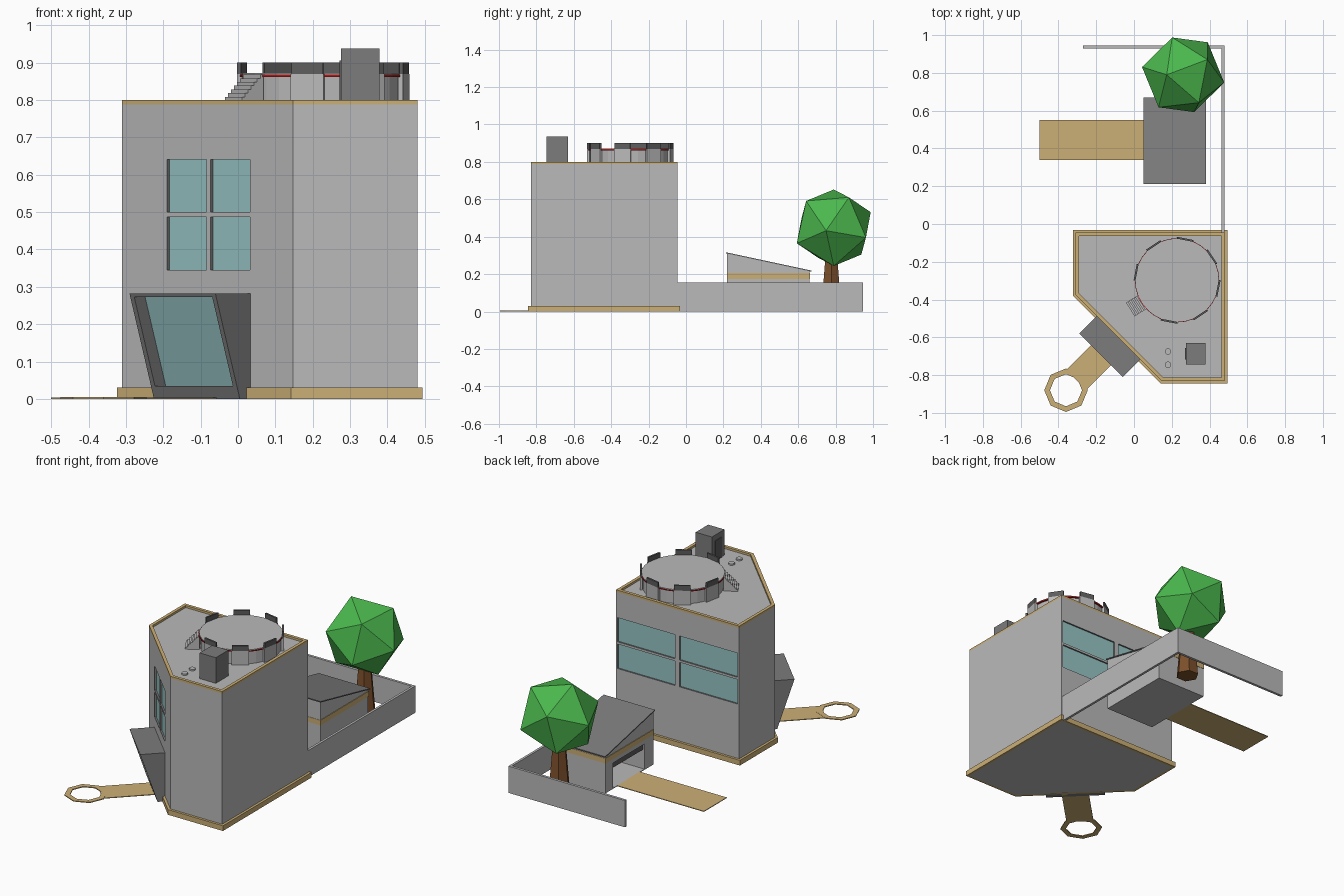
import bpy, bmesh, math
from mathutils import Matrix

if "Cube" in bpy.data.objects:
    bpy.data.objects.remove(bpy.data.objects["Cube"])

def material(name, r, g, b):
    m = bpy.data.materials.new(name)
    m.diffuse_color = (r, g, b, 1)
    m.use_nodes = True
    m.node_tree.nodes["Principled BSDF"].inputs["Base Color"].default_value = m.diffuse_color
    return m

GRAY = material("wall gray", 0.49, 0.49, 0.49)
DARK = material("dark gray", 0.20, 0.20, 0.20)
CHARCOAL = material("charcoal", 0.11, 0.11, 0.11)
TAN = material("tan", 0.60, 0.43, 0.18)
GLASS = material("teal glass", 0.31, 0.56, 0.56)
RED = material("red", 0.42, 0.01, 0.01)
GREEN = material("leaf green", 0.07, 0.48, 0.075)
BROWN = material("bark brown", 0.20, 0.08, 0.025)

S = math.sqrt(0.5)

# Placement rules: profile coordinates (a, b) and extrusion h -> world
def upright(a, b, h):
    return (a, b, h)

def along_x(a, b, h):            # profile in y, z
    return (h, a, b)

def diag(u, v, z):               # u along the corner wall, v outward from it
    return ((u - v) * S, (-u - v) * S, z)

def diag_side(v, z, u):          # profile in v, z swept along the corner wall
    return diag(u, v, z)

def finish(bm, name, *mats):
    bmesh.ops.recalc_face_normals(bm, faces=bm.faces)
    me = bpy.data.meshes.new(name)
    bm.to_mesh(me)
    bm.free()
    for m in mats:
        me.materials.append(m)
    ob = bpy.data.objects.new(name, me)
    bpy.context.collection.objects.link(ob)
    return ob

def prism(name, pts, lo, hi, mat, place=upright, top=None):
    bm = bmesh.new()
    a = [bm.verts.new(place(p[0], p[1], lo)) for p in pts]
    b = [bm.verts.new(place(p[0], p[1], hi)) for p in (top or pts)]
    bm.faces.new(a)
    bm.faces.new(b)
    n = len(pts)
    for i in range(n):
        j = (i + 1) % n
        bm.faces.new((a[i], a[j], b[j], b[i]))
    return finish(bm, name, mat)

def rect(a0, a1, b0, b1):
    return [(a0, b0), (a1, b0), (a1, b1), (a0, b1)]

def box(name, a0, a1, b0, b1, z0, z1, mat, place=upright):
    return prism(name, rect(a0, a1, b0, b1), z0, z1, mat, place)

def ring(name, outer, inner, lo, hi, mat):
    bm = bmesh.new()
    loops = [[bm.verts.new((x, y, z)) for x, y in pts]
             for pts, z in ((outer, lo), (outer, hi), (inner, hi), (inner, lo))]
    n = len(outer)
    for k in range(4):
        p, q = loops[k], loops[(k + 1) % 4]
        for i in range(n):
            j = (i + 1) % n
            bm.faces.new((p[i], p[j], q[j], q[i]))
    return finish(bm, name, mat)

def circle(cx, cy, r, n, start=0.0):
    return [(cx + r * math.cos(start + math.tau * i / n),
             cy + r * math.sin(start + math.tau * i / n)) for i in range(n)]

def cut(ob, cutter, slot=0):
    """Subtract the cutter, giving the cut faces the material of one slot."""
    cutter.data.materials.clear()
    for m in ob.data.materials:
        cutter.data.materials.append(m)
    for f in cutter.data.polygons:
        f.material_index = slot
    cutter.hide_render = True
    mod = ob.modifiers.new("cut", 'BOOLEAN')
    mod.operation = 'DIFFERENCE'
    mod.solver = 'EXACT'
    mod.object = cutter
    bpy.context.view_layer.objects.active = ob
    bpy.ops.object.modifier_apply(modifier=mod.name)
    bpy.data.objects.remove(cutter)

# ---- Main building: square plan with one cut corner
def footprint(d):                # d = inset
    return [(-0.31 + d, -0.045 - d), (0.48 - d, -0.045 - d), (0.48 - d, -0.83 + d),
            (0.147 + 0.414 * d, -0.83 + d), (-0.31 + d, -0.373 + 0.414 * d)]

WALL = 0.683 * S                 # distance of the corner wall from the origin
ROOF = 0.788
body = prism("building_body", footprint(0), 0, ROOF, GRAY)
body.data.materials.append(DARK)
ring("base_plinth", footprint(-0.014), footprint(0.002), 0, 0.03, TAN)
ring("roof_parapet", footprint(0), footprint(0.018), ROOF, 0.80, TAN)

# Recessed windows, two rows of two on the corner wall and on the back wall
for z0, z1 in ((0.345, 0.487), (0.50, 0.64)):
    for x0, x1 in ((-0.19, -0.084), (-0.073, 0.032)):
        u0, u1 = ((x + WALL * S) / S for x in (x0, x1))
        cut(body, box("cutter", u0, u1, WALL - 0.012, WALL + 0.05, z0, z1, DARK, diag), 1)
        box("corner_window", u0, u1, WALL - 0.013, WALL - 0.009, z0, z1, GLASS, diag)
    for x0, x1 in ((-0.30, 0.073), (0.103, 0.472)):
        cut(body, box("cutter", x0, x1, -0.057, 0.0, z0, z1, DARK), 1)
        box("back_window", x0, x1, -0.058, -0.054, z0, z1, GLASS)

# ---- Leaning entrance with recessed glass
def lean(z):
    return 0.523 + 0.3286 * z

def slab(d0, d1, z0, z1):        # parallelogram following the leaning front
    return [(lean(z0) + d0, z0), (lean(z0) + d1, z0), (lean(z1) + d1, z1), (lean(z1) + d0, z1)]

entrance = prism("entrance_frame", [(0.478, 0), (lean(0), 0), (lean(0.282), 0.282), (0.478, 0.282)],
                 0.205, 0.53, DARK, diag_side)
cut(entrance, prism("cutter", slab(-0.045, 0.05, 0.035, 0.272), 0.22, 0.515, DARK, diag_side))
prism("entrance_glass", slab(-0.046, -0.041, 0.035, 0.272), 0.22, 0.515, GLASS, diag_side)

# ---- Front path ending in an eight-sided ring
box("front_path", 0.293, 0.442, 0.485, 0.80, 0, 0.004, TAN, diag)
ring("path_ring", circle(-0.36, -0.88, 0.115, 8), circle(-0.36, -0.88, 0.085, 8), 0, 0.005, TAN)

# ---- Round landing pad on the roof
PX, PY = 0.228, -0.298
prism("pad_drum", circle(PX, PY, 0.214, 32), ROOF, 0.862, GRAY)
prism("pad_red_band", circle(PX, PY, 0.223, 32), 0.862, 0.868, RED)
prism("pad_deck", circle(PX, PY, 0.220, 32), 0.868, 0.872, GRAY)

def radial(angle):               # a outward, b sideways, h up, about the pad centre
    c, s = math.cos(angle), math.sin(angle)
    return lambda a, b, h: (PX + a * c - b * s, PY + a * s + b * c, h)

for k in range(8):
    if k == 3:                   # gap left for the steps
        continue
    place = radial(math.radians(79 + 45 * k))
    box("pad_support_panel", 0.212, 0.226, -0.045, 0.045, ROOF, 0.870, GRAY, place)
    box("pad_rail_panel", 0.216, 0.226, -0.043, 0.043, 0.870, 0.90, CHARCOAL, place)

# Steps up to the pad
STEPS = 8
for i in range(STEPS):
    r = 0.292 - 0.0095 * i
    box("pad_step", r - 0.0095, r, -0.043, 0.043, ROOF,
        ROOF + 0.08 * (i + 1) / STEPS, GRAY, radial(math.radians(212)))

# Roof exit hut with a door, and two low vents
box("roof_hut", 0.275, 0.379, -0.745, -0.63, ROOF, 0.937, DARK)
box("roof_hut_door", 0.271, 0.277, -0.718, -0.657, ROOF, 0.905, CHARCOAL)
for y in (-0.745, -0.675):
    prism("roof_vent", circle(0.18, y, 0.017, 12), ROOF, 0.797, GRAY)

# ---- Yard wall
prism("yard_wall", [(0.464, -0.05), (0.478, -0.05), (0.478, 0.945), (-0.27, 0.945),
                    (-0.27, 0.93), (0.464, 0.93)], 0, 0.155, GRAY)

# ---- Garage with sloping roof and a half-raised door
garage = prism("garage_body", [(0.22, 0), (0.66, 0), (0.66, 0.216), (0.22, 0.311)],
               0.056, 0.374, GRAY, along_x)
ring("garage_stripe", rect(0.053, 0.377, 0.218, 0.662), rect(0.058, 0.372, 0.223, 0.657),
     0.175, 0.205, TAN)
cut(garage, box("cutter", 0.0, 0.35, 0.30, 0.59, 0.004, 0.15, GRAY))
box("garage_door", 0.066, 0.074, 0.30, 0.59, 0.115, 0.15, CHARCOAL)
prism("garage_roof", [(0.213, 0.311), (0.67, 0.213), (0.67, 0.219), (0.213, 0.317)],
      0.05, 0.38, DARK, along_x)
box("driveway", -0.50, 0.06, 0.34, 0.55, 0, 0.004, TAN)

# ---- Tree: tapered trunk and a tilted twenty-sided crown
prism("tree_trunk", circle(0.27, 0.777, 0.062, 6), 0, 0.30, BROWN,
      top=circle(0.27, 0.777, 0.036, 6))
bm = bmesh.new()
bmesh.ops.create_icosphere(
    bm, subdivisions=1, radius=0.222,
    matrix=Matrix.Translation((0.26, 0.79, 0.448))
    @ Matrix.Rotation(math.radians(-23), 4, 'Y') @ Matrix.Rotation(math.radians(24), 4, 'Z'))
finish(bm, "tree_crown", GREEN)
